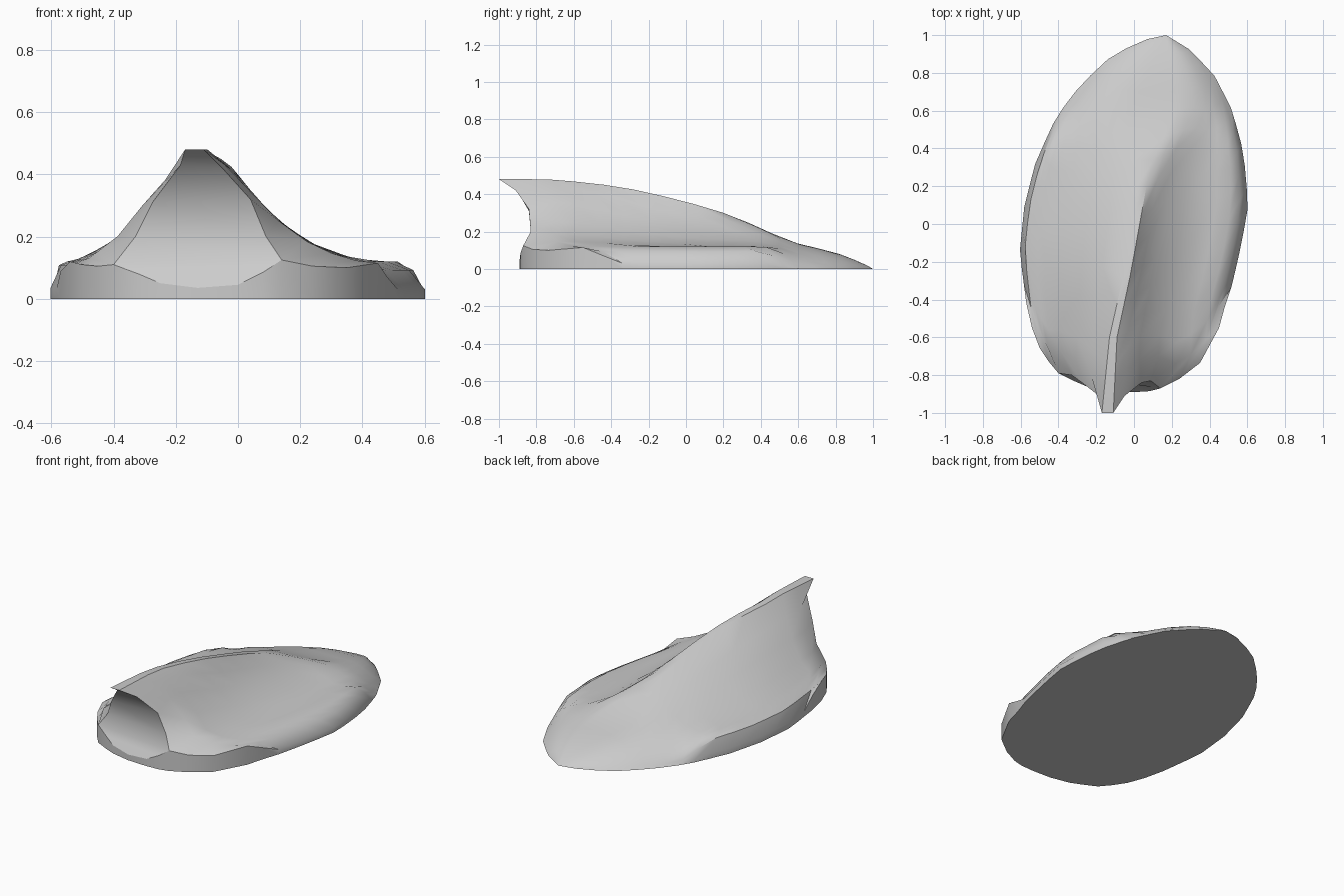
import bpy, bmesh, math

cube = bpy.data.objects.get("Cube")
if cube:
    bpy.data.objects.remove(cube, do_unlink=True)


def curve(points, t):
    """Linear interpolation through (position, value) pairs."""
    if t <= points[0][0]:
        return points[0][1]
    for (a, va), (b, vb) in zip(points, points[1:]):
        if t <= b:
            return va + (vb - va) * (t - a) / (b - a)
    return points[-1][1]


# Guide curves along y
ridge_z = [(-1, .48), (-.75, .48), (-.5, .46), (-.25, .42), (0, .36), (.25, .285),
           (.45, .195), (.54, .15), (.8, .088), (.95, .03), (1, 0)]
valley_z = [(-1, .12), (.45, .12), (.6, .105), (.8, .06), (.95, .015), (1, 0)]
dome_mix = [(.42, 0), (.6, 1)]
ridge_x = {-1: [(-1, -.17), (-.6, -.13), (-.2, -.04), (.2, .015), (.4, 0), (.52, -.06), (.75, .05), (1, .17)],
           1: [(-1, -.11), (-.6, -.09), (-.25, -.015), (0, .03), (.25, .075), (.4, .12), (.52, .2), (.75, .2), (1, .17)]}
outline_x = {-1: [(-.6, -.54), (-.42, -.57), (-.15, -.605), (.1, -.58), (.33, -.52), (.57, -.41),
                  (.74, -.28), (.88, -.13), (.97, .03), (1, .17)],
             1: [(-.6, .47), (-.45, .48), (-.32, .52), (-.1, .57), (.1, .605), (.38, .58), (.6, .52),
                 (.78, .43), (.92, .3), (1, .17)]}

# Constant section of the right flank, height over x
right_section = [(-.11, .48), (0, .4), (.04, .34), (.1, .275), (.2, .195), (.29, .15), (.39, .12)]

# Cross-section columns, ridge to rim: width fraction, rise fraction, valley fraction
columns = {-1: [(0, 1, 1), (.22, .73, 1), (.42, .5, 1), (.62, .23, 1), (.78, .09, 1),
                (.85, .03, 1), (.91, 0, 1), (.955, 0, .9), (1, 0, .28)],
           1: [(0, 1, 1), (.1, 1, 1), (.22, 1, 1), (.4, 1, 1), (.56, 1, 1),
               (.7, 1, 1), (.84, 1, 1), (.93, 0, .77), (1, 0, .25)]}

# Front edge of each column
front = {-1: [(-.17, -1, .48), (-.185, -.91, .43), (-.275, -.84, .31), (-.33, -.8, .2), (-.4, -.79, .11),
              (-.45, -.73, .105), (-.5, -.655, .11), (-.54, -.55, .12), (-.57, -.42, .09)],
         1: [(-.11, -1, .48), (-.05, -.91, .42), (.04, -.84, .32), (.09, -.83, .2), (.14, -.87, .125),
             (.24, -.82, .105), (.35, -.735, .1), (.45, -.55, .115), (.48, -.44, .07)]}
steps = [.07, .13, .2, .28, .36, .44, .52, .6, .67, .73, .79, .85, .91, .95, .985]

bm = bmesh.new()
tip = bm.verts.new((.17, 1, 0))
grid, rim = {}, {}
for side in (-1, 1):
    rows = [[bm.verts.new(p) for p in front[side]]]
    for t in steps:
        row = []
        for (a, rise, low), start in zip(columns[side], front[side]):
            y = start[1] + (1 - start[1]) * t
            inner, outer = curve(ridge_x[side], y), curve(outline_x[side], y)
            x = inner + (outer - inner) * a
            valley, top = curve(valley_z, y), curve(ridge_z, y)
            flank = valley * low + max(top - valley, 0) * rise
            if side == 1 and a > 0:
                flank = min(flank, curve(right_section, x))
            dome = top * (1 - a ** 2.5)
            row.append(bm.verts.new((x, y, flank + (dome - flank) * curve(dome_mix, y))))
        rows.append(row)
    # Flank skin
    for r0, r1 in zip(rows, rows[1:]):
        for i in range(len(r0) - 1):
            bm.faces.new((r0[i], r0[i + 1], r1[i + 1], r1[i]))
    for i in range(len(rows[-1]) - 1):
        bm.faces.new((rows[-1][i], rows[-1][i + 1], tip))
    grid[side] = rows
    rim[side] = [row[-1] for row in rows]

# Ridge crest between the flanks
crest = [(l[0], r[0]) for l, r in zip(grid[-1], grid[1])]
for (l0, r0), (l1, r1) in zip(crest, crest[1:]):
    bm.faces.new((l0, r0, r1, l1))
bm.faces.new((*crest[-1], tip))

# Hollow front face and its low lip
left, right = grid[-1][0], grid[1][0]
for i in range(4):
    bm.faces.new((left[i], left[i + 1], right[i + 1], right[i]))
lip = [bm.verts.new(p) for p in ((-.32, -.83, .08), (-.25, -.86, .05), (-.13, -.885, .035),
                                 (0, -.89, .045), (.08, -.885, .085))]
bm.faces.new((left[4], *lip, right[4]))

# Vertical rim wall and flat base
edge = rim[-1][::-1] + left[7:3:-1] + lip + right[4:8] + rim[1]
foot = [bm.verts.new((v.co.x, v.co.y, 0)) for v in edge]
for i in range(len(edge) - 1):
    bm.faces.new((edge[i], edge[i + 1], foot[i + 1], foot[i]))
bm.faces.new((edge[0], foot[0], tip))
bm.faces.new((edge[-1], foot[-1], tip))
bm.faces.new(foot + [tip])
bmesh.ops.remove_doubles(bm, verts=bm.verts, dist=.0005)
bmesh.ops.recalc_face_normals(bm, faces=bm.faces)

mesh = bpy.data.meshes.new("finned_shell")
bm.to_mesh(mesh)
bm.free()
shell = bpy.data.objects.new("finned_shell", mesh)
bpy.context.collection.objects.link(shell)

grey = bpy.data.materials.new("plain_grey")
grey.use_nodes = True
grey.diffuse_color = (.6, .6, .6, 1)
grey.node_tree.nodes["Principled BSDF"].inputs["Base Color"].default_value = (.6, .6, .6, 1)
mesh.materials.append(grey)

bpy.context.view_layer.objects.active = shell
shell.select_set(True)
bpy.ops.object.shade_smooth_by_angle(angle=math.radians(32))
